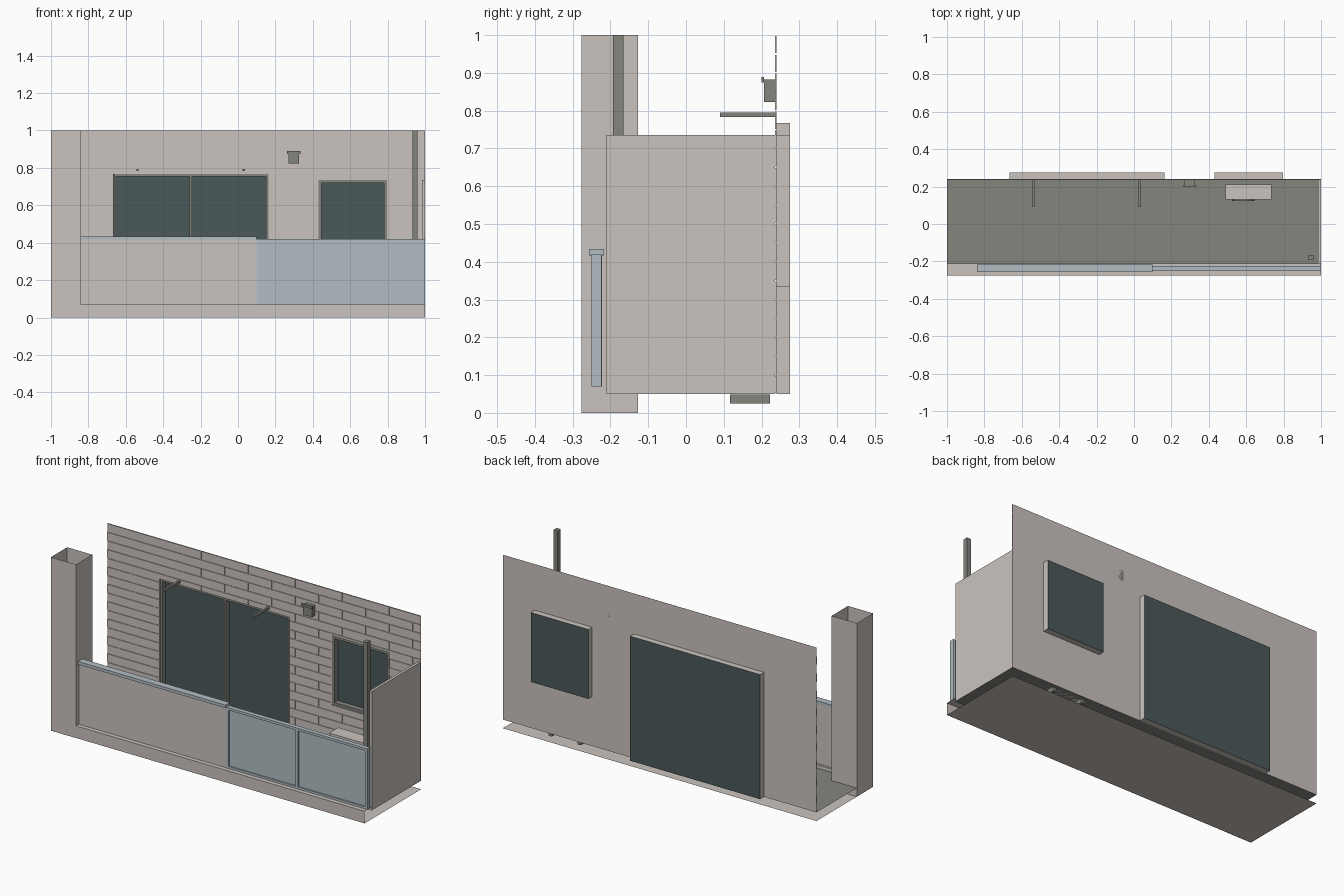
import bpy, bmesh, math
from mathutils import Matrix, Vector

cube = bpy.data.objects.get("Cube")
if cube:
    bpy.data.objects.remove(cube, do_unlink=True)


def material(name, rgb):
    lin = [((c / 255 + 0.055) / 1.055) ** 2.4 for c in rgb] + [1.0]
    m = bpy.data.materials.new(name)
    m.use_nodes = True
    m.diffuse_color = lin
    bsdf = next(n for n in m.node_tree.nodes if n.type == 'BSDF_PRINCIPLED')
    bsdf.inputs["Base Color"].default_value = lin
    return m


BEIGE = material("beige plaster", (203, 196, 191))
BLUE = material("pale blue glass", (177, 190, 196))
GREY = material("grey metal", (133, 133, 127))
DARK = material("dark window glass", (75, 89, 90))


def box(bm, x, y, z):
    """Box from three (low, high) ranges."""
    centre = Vector([(a + b) / 2 for a, b in (x, y, z)])
    size = [b - a for a, b in (x, y, z)]
    mat = Matrix.Translation(centre) @ Matrix.Diagonal((*size, 1))
    bmesh.ops.create_cube(bm, size=1, matrix=mat)


def quad(bm, *points):
    bm.faces.new([bm.verts.new(p) for p in points])


def wall_rect(bm, x, z, y):
    quad(bm, (x[0], y, z[0]), (x[1], y, z[0]), (x[1], y, z[1]), (x[0], y, z[1]))


def floor_rect(bm, x, y, z):
    quad(bm, (x[0], y[0], z), (x[1], y[0], z), (x[1], y[1], z), (x[0], y[1], z))


def tube(bm, ring, axis_vector):
    """Open skin swept from a closed ring of points."""
    v = Vector(axis_vector)
    for i, p in enumerate(ring):
        a, b = Vector(p), Vector(ring[(i + 1) % len(ring)])
        quad(bm, a, b, b + v, a + v)


def finish(name, bm, mat):
    me = bpy.data.meshes.new(name)
    bm.to_mesh(me)
    bm.free()
    me.materials.append(mat)
    ob = bpy.data.objects.new(name, me)
    bpy.context.collection.objects.link(ob)
    return ob


def boxes(name, mat, *ranges):
    bm = bmesh.new()
    for r in ranges:
        box(bm, *r)
    return finish(name, bm, mat)


def cut_out(rects, hole):
    """Subtract one opening from a list of (x, z) rectangles."""
    (hx0, hx1), (hz0, hz1) = hole
    out = []
    for (x0, x1), (z0, z1) in rects:
        if x1 <= hx0 or x0 >= hx1 or z1 <= hz0 or z0 >= hz1:
            out.append(((x0, x1), (z0, z1)))
            continue
        m0, m1 = max(x0, hx0), min(x1, hx1)
        pieces = [((x0, hx0), (z0, z1)), ((hx1, x1), (z0, z1)),
                  ((m0, m1), (z0, hz0)), ((m0, m1), (hz1, z1))]
        out += [p for p in pieces if all(b - a > 1e-4 for a, b in p)]
    return out


WALL_Y, BACK_Y, FRONT_Y, FLOOR_Z = 0.24, 0.275, -0.275, 0.05
DOOR = ((-0.665, 0.163), (FLOOR_Z, 0.768))
WINDOW = ((0.43, 0.797), (0.335, 0.735))


def with_openings(rect):
    return cut_out(cut_out([rect], DOOR), WINDOW)


# Back wall sheet with two openings
bm = bmesh.new()
for x, z in with_openings(((-1, 1), (FLOOR_Z, 1))):
    wall_rect(bm, x, z, WALL_Y)
finish("back_wall", bm, BEIGE)

# Running-bond bricks on the wall face
bm = bmesh.new()
GAP, ROW, LENGTH = 0.002, 0.05, 0.3
for row in range(19):
    z = (FLOOR_Z + row * ROW + GAP, FLOOR_Z + (row + 1) * ROW - GAP)
    start = -1 - (row % 2) * LENGTH / 2
    for i in range(8):
        x0, x1 = start + i * LENGTH, start + (i + 1) * LENGTH
        x = (max(x0 + GAP, -1), min(x1 - GAP, 1))
        if x[1] - x[0] < 0.01:
            continue
        for px, pz in with_openings((x, z)):
            box(bm, px, (WALL_Y - 0.004, WALL_Y - 0.0005), pz)
finish("wall_bricks", bm, BEIGE)


# Door and window: reveal, frame and glass
def glazed_opening(name, hole, frame, mullions=()):
    (x0, x1), (z0, z1) = hole
    bm = bmesh.new()
    ring = [(x0, WALL_Y, z0), (x1, WALL_Y, z0), (x1, WALL_Y, z1), (x0, WALL_Y, z1)]
    tube(bm, ring, (0, BACK_Y - WALL_Y, 0))
    finish(name + "_reveal", bm, BEIGE)
    bm = bmesh.new()
    wall_rect(bm, (x0, x1), (z0, z1), BACK_Y)
    finish(name + "_glass", bm, DARK)
    e = 0.001
    y = (WALL_Y + 0.002, BACK_Y - 0.003)
    bars = [((x0 + e, x0 + frame), y, (z0 + e, z1 - e)),
            ((x1 - frame, x1 - e), y, (z0 + e, z1 - e)),
            ((x0 + frame, x1 - frame), y, (z1 - frame, z1 - e)),
            ((x0 + frame, x1 - frame), y, (z0 + e, z0 + frame))]
    bars += [((m - 0.007, m + 0.007), y, (z0 + frame, z1 - frame)) for m in mullions]
    boxes(name + "_frame", GREY, *bars)


glazed_opening("door", DOOR, 0.013, (-0.253,))
glazed_opening("window", WINDOW, 0.016)

# Floor and underside sheets
bm = bmesh.new()
floor_rect(bm, (-1, 1), (-0.21, WALL_Y), FLOOR_Z)
finish("floor", bm, GREY)
bm = bmesh.new()
floor_rect(bm, (-1, 1), (FRONT_Y, WALL_Y), 0)
finish("underside", bm, BEIGE)

# Front kerb, open at the ends
bm = bmesh.new()
wall_rect(bm, (-1, 1), (0, 0.07), FRONT_Y)
floor_rect(bm, (-1, 1), (FRONT_Y, -0.21), 0.07)
wall_rect(bm, (-1, 1), (FLOOR_Z, 0.07), -0.21)
finish("front_kerb", bm, BEIGE)

# Hollow corner pillar
bm = bmesh.new()
ring = [(-1, FRONT_Y - 0.001, 0), (-0.84, FRONT_Y - 0.001, 0),
        (-0.84, -0.127, 0), (-1, -0.127, 0)]
tube(bm, ring, (0, 0, 1))
finish("pillar", bm, BEIGE)

# Side wall and drain pole
boxes("side_wall", BEIGE, ((0.984, 1), (-0.21, WALL_Y - 0.005), (FLOOR_Z, 0.735)))
boxes("pole", GREY, ((0.934, 0.96), (-0.193, -0.165), (FLOOR_Z, 1)))

# Solid parapet with its cap rail
boxes("parapet_panel", BEIGE, ((-0.84, 0.1), (-0.25, -0.222), (0.07, 0.417)))
boxes("parapet_rail", BLUE, ((-0.84, 0.1), (-0.257, -0.217), (0.417, 0.434)))

# Glass balustrade: frame bars and two panes
y = (-0.25, -0.224)
posts = [((x, x + 0.014), y, (0.07, 0.42)) for x in (0.1, 0.543, 0.986)]
rails = [((a, b), y, z) for a, b in ((0.114, 0.543), (0.557, 0.986))
         for z in ((0.07, 0.082), (0.406, 0.42))]
boxes("balustrade_frame", BLUE, *posts, *rails)
boxes("balustrade_glass", BLUE,
      *[((a, b), (-0.242, -0.232), (0.082, 0.406))
        for a, b in ((0.114, 0.543), (0.557, 0.986))])

# Outdoor cooling unit with fan grille and feet
boxes("cooling_unit", BEIGE, ((0.49, 0.735), (0.13, 0.212), (FLOOR_Z, 0.23)))
bm = bmesh.new()
place = Matrix.Translation((0.585, 0.128, 0.14)) @ Matrix.Rotation(math.pi / 2, 4, 'X')
bmesh.ops.create_cone(bm, cap_ends=True, segments=24, radius1=0.06, radius2=0.06,
                      depth=0.008, matrix=place)
finish("fan_grille", bm, GREY)
boxes("cooling_unit_feet", GREY,
      *[((x - 0.01, x + 0.01), (0.117, 0.222), (0.025, FLOOR_Z - 0.001)) for x in (0.525, 0.71)])

# Clothes-line brackets above the door
boxes("line_brackets", GREY,
      *[((x - 0.006, x + 0.006), (0.09, WALL_Y), (0.783, 0.795)) for x in (-0.537, 0.031)])

# Wall lamp with a wider lip
boxes("wall_lamp", GREY,
      ((0.271, 0.326), (0.207, WALL_Y), (0.823, 0.882)),
      ((0.263, 0.333), (0.2, 0.207), (0.875, 0.889)))
